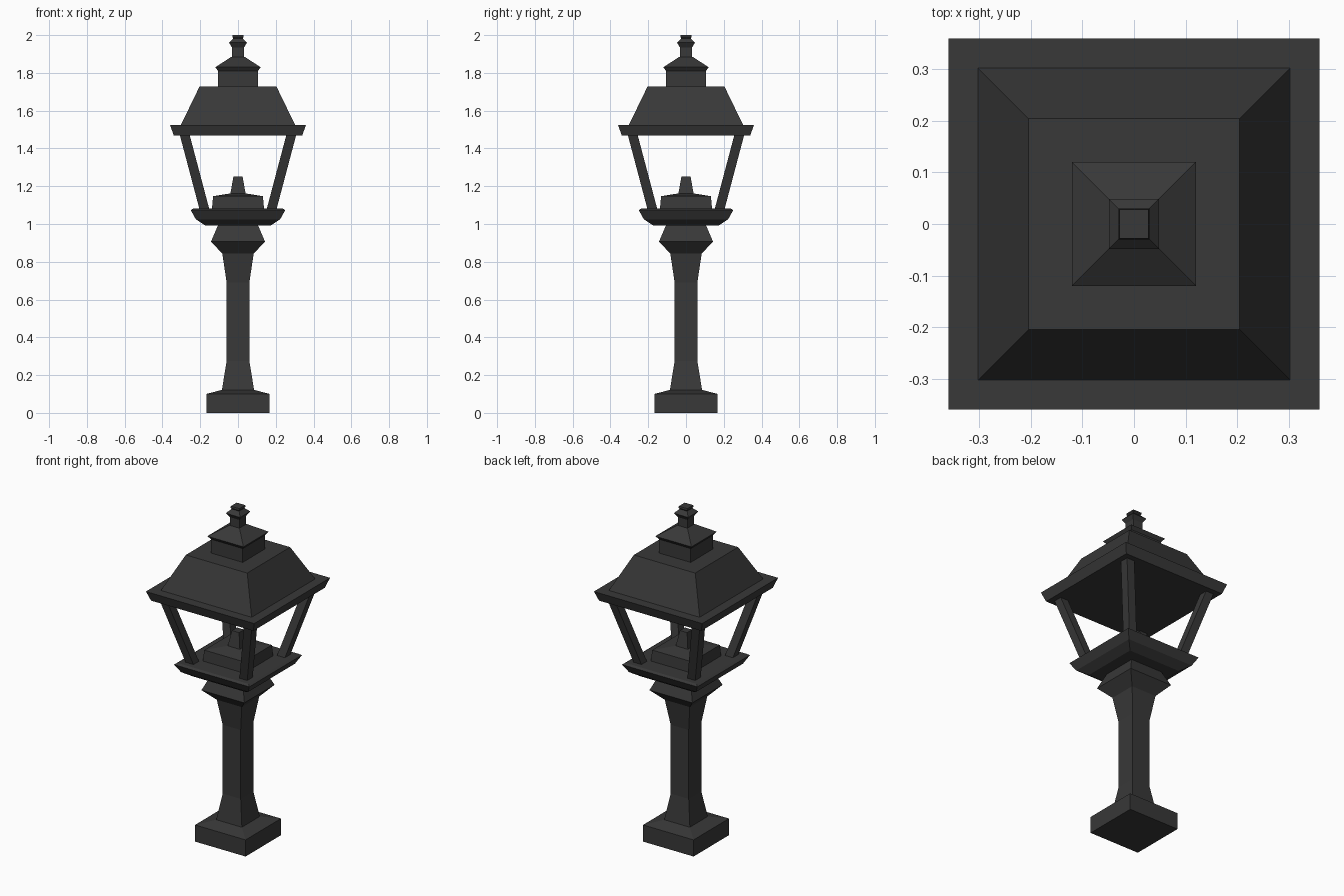
import bpy, bmesh

if "Cube" in bpy.data.objects:
    bpy.data.objects.remove(bpy.data.objects["Cube"])

iron = bpy.data.materials.new("dark_iron")
iron.diffuse_color = (0.04, 0.04, 0.04, 1)
iron.use_nodes = True
iron.node_tree.nodes["Principled BSDF"].inputs["Base Color"].default_value = iron.diffuse_color


def loft(name, rings):
    """Square-section solid; each ring is (centre x, centre y, half width, z)."""
    bm = bmesh.new()
    prev = None
    for cx, cy, h, z in rings:
        ring = [bm.verts.new((cx + sx * h, cy + sy * h, z))
                for sx, sy in ((-1, -1), (1, -1), (1, 1), (-1, 1))]
        if prev is None:
            bm.faces.new(ring[::-1])
        else:
            for i in range(4):
                j = (i + 1) % 4
                bm.faces.new((prev[i], prev[j], ring[j], ring[i]))
        prev = ring
    bm.faces.new(prev)
    mesh = bpy.data.meshes.new(name)
    bm.to_mesh(mesh)
    bm.free()
    mesh.materials.append(iron)
    obj = bpy.data.objects.new(name, mesh)
    bpy.context.collection.objects.link(obj)
    return obj


def tower(name, profile):
    """Centred square solid from (half width, z) pairs."""
    return loft(name, [(0, 0, h, z) for h, z in profile])


# Plinth, flared shaft and collar
tower("pedestal", [(0.168, 0), (0.168, 0.10), (0.085, 0.122), (0.06, 0.276),
                   (0.06, 0.69), (0.083, 0.843), (0.143, 0.907), (0.105, 0.995)])

# Lantern floor tray
tower("lantern_tray", [(0.175, 0.993), (0.223, 1.025), (0.25, 1.073), (0.237, 1.082)])

# Lamp holder inside the lantern
tower("lamp_holder", [(0.138, 1.08), (0.132, 1.147), (0.04, 1.162), (0.024, 1.252)])

# Four corner posts leaning outwards
for sx in (-1, 1):
    for sy in (-1, 1):
        side = ("left" if sx < 0 else "right") + ("_front" if sy < 0 else "_back")
        loft("post_" + side, [(sx * 0.177, sy * 0.177, 0.026, 1.075),
                              (sx * 0.283, sy * 0.283, 0.026, 1.475)])

# Roof with overhanging rim
tower("roof", [(0.34, 1.468), (0.36, 1.525), (0.302, 1.525), (0.204, 1.727)])

# Vent neck, cap and finial
tower("roof_cap", [(0.105, 1.725), (0.105, 1.81), (0.12, 1.83), (0.035, 1.885)])
tower("finial", [(0.032, 1.88), (0.032, 1.935), (0.048, 1.96),
                 (0.025, 1.983), (0.03, 1.99), (0.028, 2.0)])
